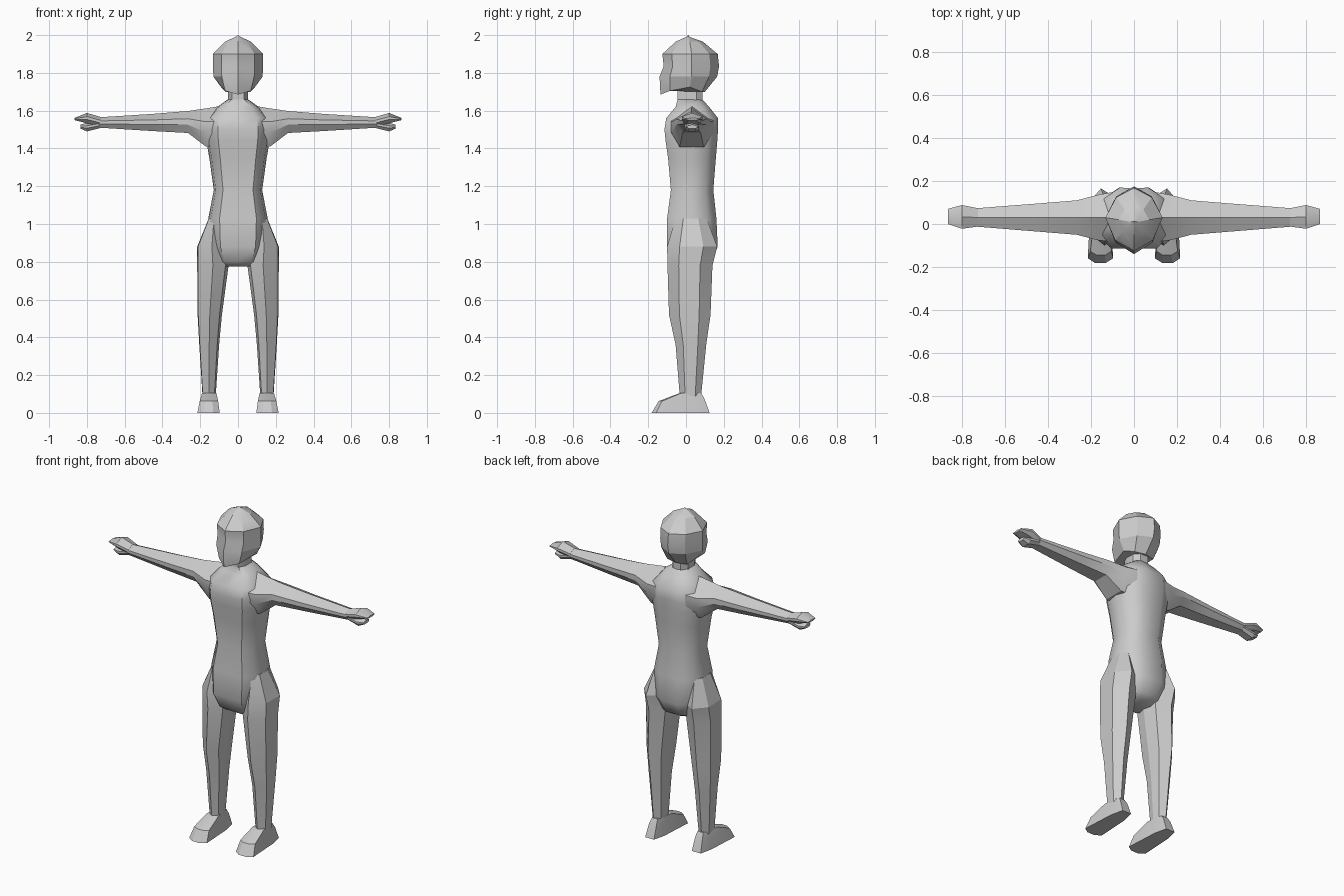
import bpy, bmesh, math

skin = bpy.data.materials.new("pale grey")
skin.diffuse_color = (0.6, 0.6, 0.6, 1)


def loft(name, rings, angle=30, mirror=False):
    """Skin a list of equal-length point rings, capping both ends."""
    bm = bmesh.new()
    rows = [[bm.verts.new(p) for p in ring] for ring in rings]
    n = len(rows[0])
    for a, b in zip(rows, rows[1:]):
        for i in range(n):
            j = (i + 1) % n
            bm.faces.new((a[i], a[j], b[j], b[i]))
    bm.faces.new(rows[0])
    bm.faces.new(rows[-1])
    bmesh.ops.remove_doubles(bm, verts=bm.verts, dist=0.0005)
    if mirror:
        geom = bm.verts[:] + bm.edges[:] + bm.faces[:]
        copy = bmesh.ops.duplicate(bm, geom=geom)["geom"]
        for v in copy:
            if isinstance(v, bmesh.types.BMVert):
                v.co.x = -v.co.x
    bmesh.ops.recalc_face_normals(bm, faces=bm.faces)
    mesh = bpy.data.meshes.new(name)
    bm.to_mesh(mesh)
    bm.free()
    mesh.materials.append(skin)
    ob = bpy.data.objects.new(name, mesh)
    bpy.context.collection.objects.link(ob)
    bpy.ops.object.select_all(action='DESELECT')
    ob.select_set(True)
    bpy.context.view_layer.objects.active = ob
    bpy.ops.object.shade_smooth_by_angle(angle=math.radians(angle))
    return ob


def fit(profile, a0, a1, b0, b1):
    """Stretch a unit profile (-1..1) into a box."""
    return [((a0 + a1) / 2 + u * (a1 - a0) / 2, (b0 + b1) / 2 + v * (b1 - b0) / 2)
            for u, v in profile]


# Torso: flat front panel, rounded flanks and back (z, half width, front y, back y)
TORSO = [(0.62, -1), (0.92, -0.6), (1, 0.05), (0.86, 0.6), (0.4, 0.97), (0, 0.93),
         (-0.4, 0.97), (-0.86, 0.6), (-1, 0.05), (-0.92, -0.6), (-0.62, -1), (0, -1)]
torso = [(0.775, 0.08, -0.04, 0.09), (0.80, 0.115, -0.07, 0.135),
         (0.88, 0.15, -0.10, 0.172), (1.03, 0.157, -0.10, 0.165),
         (1.18, 0.128, -0.08, 0.148), (1.35, 0.152, -0.095, 0.162),
         (1.44, 0.168, -0.108, 0.17), (1.50, 0.172, -0.114, 0.174),
         (1.56, 0.162, -0.105, 0.174), (1.62, 0.11, -0.055, 0.125),
         (1.658, 0.056, -0.045, 0.09)]
loft("torso", [[(x, y, z) for x, y in fit(TORSO, -w, w, f, b)] for z, w, f, b in torso], 40)

# Neck
NECK = [(0.6, -1), (1, -0.4), (1, 0.5), (0.5, 1), (-0.5, 1), (-1, 0.5), (-1, -0.4), (-0.6, -1)]
loft("neck", [[(x, y, z) for x, y in fit(NECK, -0.053, 0.053, -0.045, 0.088)]
              for z in (1.63, 1.76)])

# Head: pointed at front and back (z, half width, front y, widest y, back y)
head = [(1.99, 0.015, 0, 0.01, 0.02), (1.965, 0.07, -0.055, 0.02, 0.09),
        (1.90, 0.133, -0.125, 0.03, 0.168), (1.835, 0.133, -0.118, 0.03, 0.175),
        (1.78, 0.13, -0.14, 0.03, 0.165)]


def head_ring(z, w, f, m, b):
    half = [(0, f), (0.66 * w, f + 0.32 * (m - f)), (w, m), (0.62 * w, m + 0.68 * (b - m))]
    left = [(-x, y) for x, y in half[:0:-1]]
    return [(x, y, z) for x, y in half + [(0, b)] + left]


rings = [[(0, 0.012, 2.0)] * 8] + [head_ring(*r) for r in head]
# Jaw slopes forward and down to the chin, with the skull base behind it
jaw = [(0, -0.135, 1.685), (0.068, -0.085, 1.705), (0.09, 0.02, 1.725), (0.066, 0.085, 1.70),
       (0, 0.10, 1.70)]
jaw += [(-x, y, z) for x, y, z in jaw[3:0:-1]]
rings.append(jaw)
loft("head", rings, 22)

# Arms: ridged top, flat underside (x, front y, back y, low z, high z)
ARM = [(0, 1), (1, 0.3), (1, -0.25), (0.6, -1), (-0.6, -1), (-1, -0.25), (-1, 0.3)]


def arm_rings(rows):
    return [[(x, y, z) for y, z in fit(ARM, f, b, lo, hi)] for x, f, b, lo, hi in rows]


loft("arms", arm_rings([
    (0.09, -0.085, 0.15, 1.40, 1.625), (0.17, -0.075, 0.135, 1.41, 1.612),
    (0.265, -0.05, 0.11, 1.482, 1.598), (0.45, -0.035, 0.095, 1.492, 1.583),
    (0.735, -0.012, 0.073, 1.51, 1.565)]), 30, True)

# Hands: upper fingers and a shorter lower lobe
loft("fingers", arm_rings([
    (0.725, -0.012, 0.073, 1.515, 1.566), (0.80, -0.022, 0.088, 1.533, 1.588),
    (0.865, 0.0, 0.07, 1.55, 1.562)]), 30, True)
loft("thumbs", arm_rings([
    (0.725, -0.005, 0.068, 1.509, 1.545), (0.80, -0.008, 0.07, 1.49, 1.536),
    (0.835, 0.005, 0.06, 1.505, 1.526)]), 30, True)

# Legs: flat outer side, ridge down the front (z, inner x, outer x, front y, back y)
LEG = [(0, -1), (0.95, -0.5), (1, 0.45), (0.2, 1), (-0.75, 0.65), (-1, 0), (-0.8, -0.6)]
legs = [(1.03, 0.10, 0.155, -0.055, 0.11), (0.88, 0.06, 0.216, -0.10, 0.165),
        (0.78, 0.05, 0.216, -0.098, 0.14), (0.52, 0.085, 0.214, -0.09, 0.13),
        (0.36, 0.10, 0.205, -0.055, 0.107), (0.09, 0.118, 0.188, -0.033, 0.08)]
loft("legs", [[(x, y, z) for x, y in fit(LEG, a, b, f, k)] for z, a, b, f, k in legs], 20, True)

# Feet: wedge from toe to heel, narrowing up to the ankle
FOOT = [(-0.4, -1), (0.4, -1), (1, -0.85), (0.8, 0.5), (0.5, 1), (-0.5, 1), (-0.8, 0.5),
        (-1, -0.85)]
sole = [(x, y, 0) for x, y in fit(FOOT, 0.097, 0.215, -0.182, 0.125)]
instep = [(x, y, 0.062 + max(0, y + 0.03) * 0.1)
          for x, y in fit(FOOT, 0.105, 0.203, -0.145, 0.098)]
ankle = [(x, y, 0.105) for x, y in fit(FOOT, 0.115, 0.19, -0.033, 0.08)]
loft("feet", [sole, instep, ankle], 20, True)
